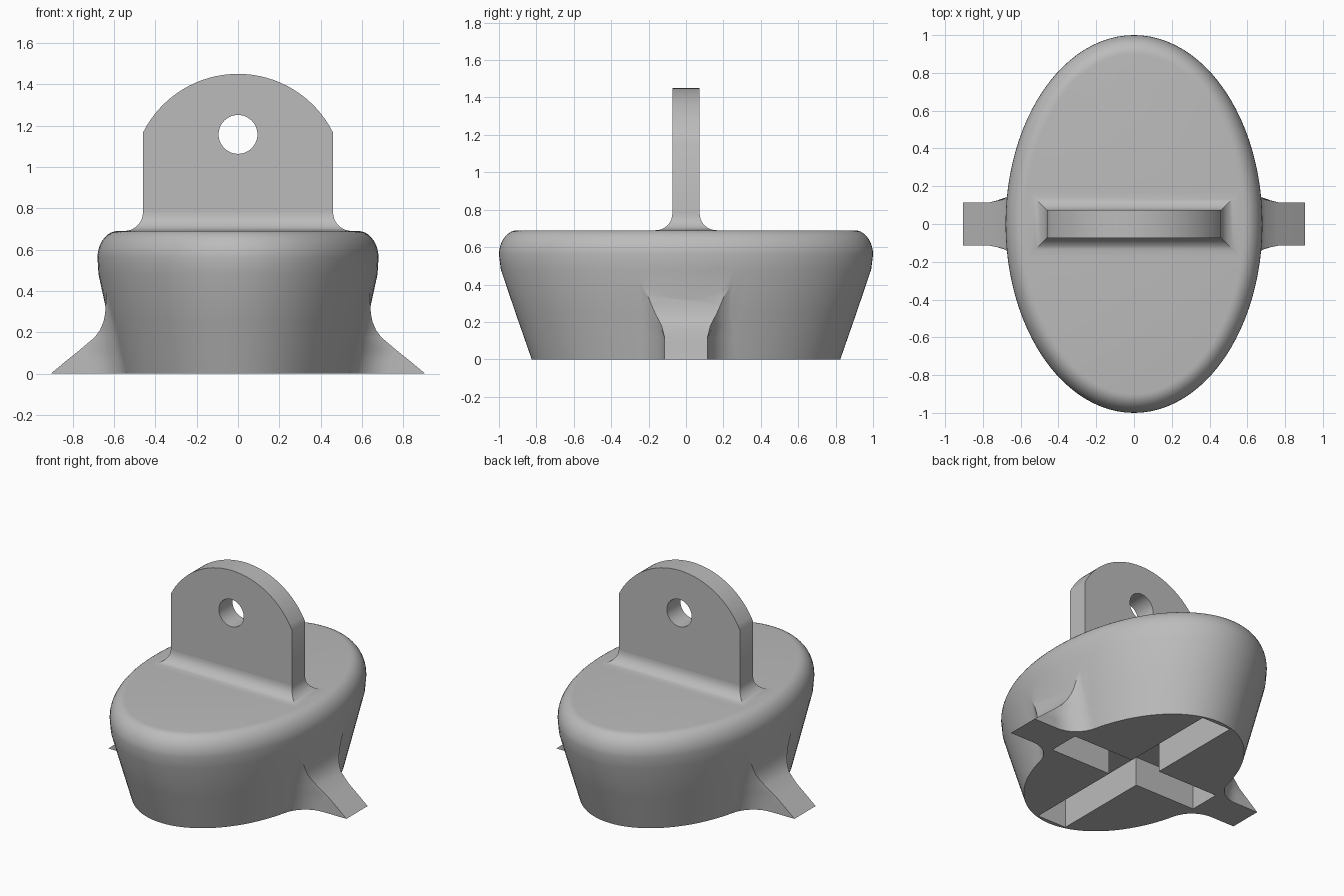
import bpy, bmesh
from math import sin, cos, asin, pi, radians, sqrt

if "Cube" in bpy.data.objects:
    bpy.data.objects.remove(bpy.data.objects["Cube"])

grey = bpy.data.materials.new("plain_grey")
grey.use_nodes = True
grey.diffuse_color = (0.5, 0.5, 0.5, 1)
grey.node_tree.nodes["Principled BSDF"].inputs["Base Color"].default_value = (0.5, 0.5, 0.5, 1)


def loft(name, rings):
    """Closed solid through a stack of equal-length point rings."""
    bm = bmesh.new()
    loops = [[bm.verts.new(p) for p in ring] for ring in rings]
    n = len(loops[0])
    for low, high in zip(loops, loops[1:]):
        for i in range(n):
            j = (i + 1) % n
            bm.faces.new((low[i], low[j], high[j], high[i]))
    bm.faces.new(loops[0][::-1])
    bm.faces.new(loops[-1])
    bmesh.ops.recalc_face_normals(bm, faces=bm.faces)
    mesh = bpy.data.meshes.new(name)
    bm.to_mesh(mesh)
    bm.free()
    mesh.materials.append(grey)
    obj = bpy.data.objects.new(name, mesh)
    bpy.context.collection.objects.link(obj)
    return obj


def activate(obj):
    bpy.ops.object.select_all(action='DESELECT')
    obj.select_set(True)
    bpy.context.view_layer.objects.active = obj


def combine(obj, other, operation):
    """Apply a boolean and discard the second solid."""
    activate(obj)
    mod = obj.modifiers.new("boolean", 'BOOLEAN')
    mod.operation = operation
    mod.solver = 'EXACT'
    mod.object = other
    bpy.ops.object.modifier_apply(modifier=mod.name)
    bpy.data.objects.remove(other)


def smooth(obj):
    activate(obj)
    bpy.ops.object.shade_smooth_by_angle(angle=radians(30))


def ellipse(z, rx, ry, n=96):
    return [(rx * cos(2 * pi * i / n), ry * sin(2 * pi * i / n), z) for i in range(n)]


def rect(z, x, y):
    return [(-x, -y, z), (x, -y, z), (x, y, z), (-x, y, z)]


# Oval body: tapered wall and rounded upper rim
rings = [ellipse(0, 0.57, 0.825), ellipse(0.25, 0.625, 0.912), ellipse(0.48, 0.675, 0.99)]
for k in range(10):
    a = k / 9 * pi / 2
    rings.append(ellipse(0.56 + 0.13 * sin(a), 0.58 + 0.1 * cos(a), 0.9 + 0.1 * cos(a)))
body = loft("body", rings)

# Side feet: sloped tongues that flare into the body wall
HALF, R, SWEEP = 0.115, 0.19, radians(78)
TIPS = [(0, 0.905), (0.06, 0.833), (0.117, 0.762), (0.175, 0.694), (0.21, 0.668),
        (0.25, 0.651), (0.29, 0.643), (0.335, 0.64), (0.4, 0.635)]


def foot_ring(side, z, tip):
    cx = 0.57 + 0.22 * z + 0.156
    start = asin((cx - tip) / R) if tip < cx else 0
    half = [(tip, HALF + R * (1 - cos(start)))] if tip >= cx else []
    steps = 9 if half else 10
    for k in range(steps):
        a = start + (SWEEP - start) * k / (steps - 1)
        half.append((cx - R * sin(a), HALF + R * (1 - cos(a))))
    half.append((0.4, half[-1][1]))
    outline = half + [(x, -y) for x, y in reversed(half)]
    return [(side * x, y, z) for x, y in outline]


for side in (1, -1):
    foot = loft("foot", [foot_ring(side, z, tip) for z, tip in TIPS])
    combine(body, foot, 'UNION')

# Cross-shaped recess underneath
for x, y in ((0.572, 0.11), (0.11, 0.797)):
    slot = loft("slot_cutter", [rect(-0.1, x, y), rect(0.2, x, y)])
    combine(body, slot, 'DIFFERENCE')
smooth(body)

# Upright lug with an arched top
LUG_X, LUG_Y, ARC_R, ARC_Z = 0.46, 0.073, 0.514, 0.936
edge = asin(LUG_X / ARC_R)
profile = [(LUG_X, 0.66), (-LUG_X, 0.66)]
for k in range(33):
    a = -edge + 2 * edge * k / 32
    profile.append((ARC_R * sin(a), ARC_Z + ARC_R * cos(a)))
lug = loft("lug", [[(x, y, z) for x, z in profile] for y in (-LUG_Y, LUG_Y)])

# Round hole through the lug
hole = loft("hole_cutter", [
    [(0.094 * cos(2 * pi * i / 48), y, 1.157 + 0.094 * sin(2 * pi * i / 48)) for i in range(48)]
    for y in (-0.3, 0.3)])
combine(lug, hole, 'DIFFERENCE')
smooth(lug)

# Mitred concave fillet around the lug foot
F = 0.09
rings = [rect(0.66, LUG_X + F, LUG_Y + F)]
for k in range(10):
    a = k / 9 * pi / 2
    o = F * (1 - sin(a))
    rings.append(rect(0.69 + F * (1 - cos(a)), LUG_X + o, LUG_Y + o))
smooth(loft("lug_fillet", rings))
